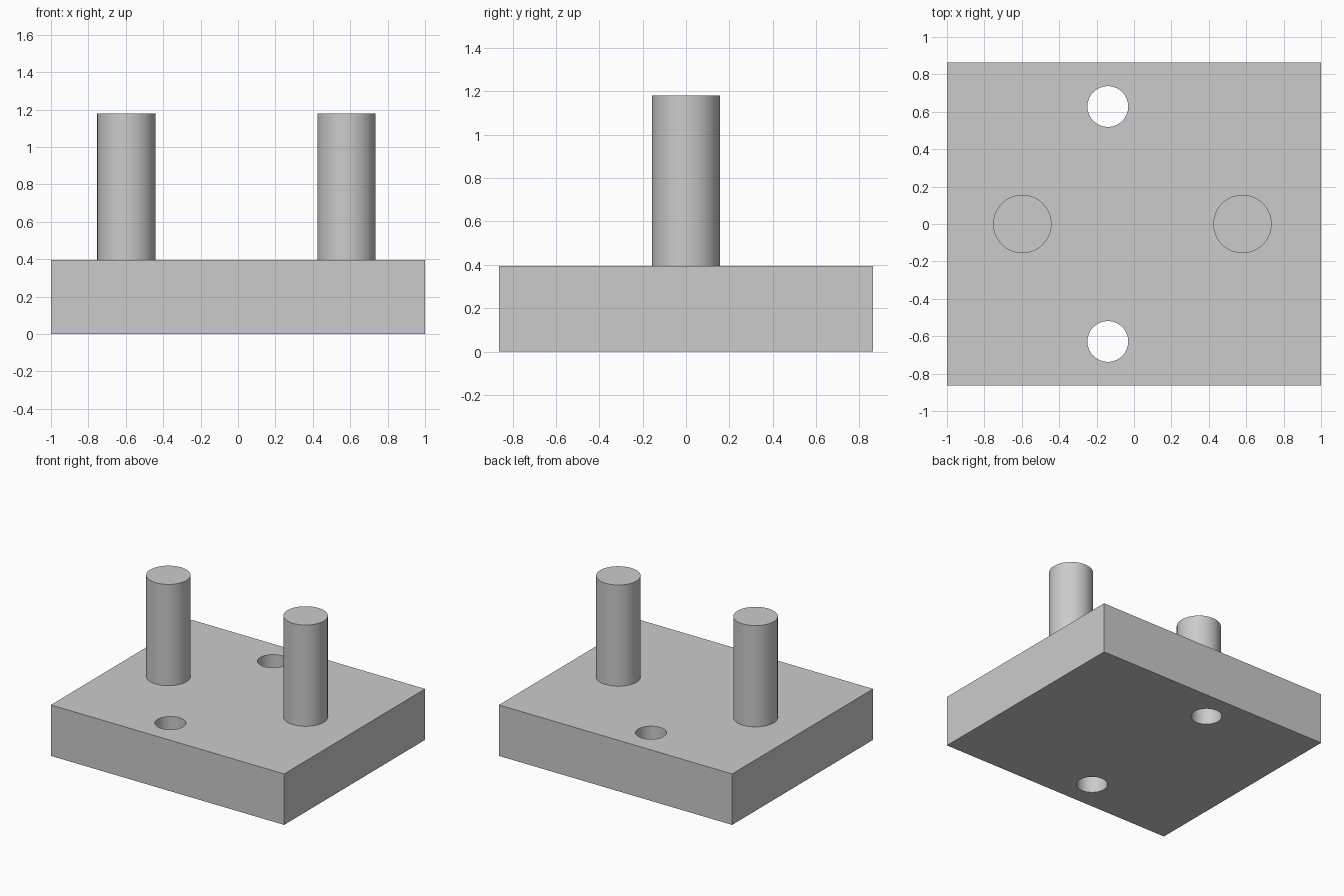
import bpy
import math

cube = bpy.data.objects.get("Cube")
if cube:
    bpy.data.objects.remove(cube, do_unlink=True)

PLATE_TOP = 0.395
PEG_TOP = 1.18

grey = bpy.data.materials.new("plain_grey")
grey.use_nodes = True
colour = (0.6, 0.6, 0.6, 1)
grey.diffuse_color = colour
grey.node_tree.nodes["Principled BSDF"].inputs["Base Color"].default_value = colour


def cylinder(name, x, y, radius, bottom, top):
    bpy.ops.mesh.primitive_cylinder_add(
        vertices=64, radius=radius, depth=top - bottom,
        location=(x, y, (bottom + top) / 2))
    obj = bpy.context.object
    obj.name = name
    obj.data.materials.append(grey)
    return obj


def smooth(obj):
    bpy.ops.object.select_all(action="DESELECT")
    obj.select_set(True)
    bpy.context.view_layer.objects.active = obj
    bpy.ops.object.shade_smooth_by_angle(angle=math.radians(30))


# Base plate
bpy.ops.mesh.primitive_cube_add(size=1, location=(0, 0, PLATE_TOP / 2))
plate = bpy.context.object
plate.name = "base_plate"
plate.scale = (2, 1.726, PLATE_TOP)
bpy.ops.object.transform_apply(location=False, rotation=False, scale=True)
plate.data.materials.append(grey)

# Through holes, front and back
for side, y in (("front", -0.628), ("back", 0.628)):
    cutter = cylinder(side + "_hole_cutter", -0.14, y, 0.109, -0.1, PLATE_TOP + 0.1)
    cut = plate.modifiers.new(side + "_hole", "BOOLEAN")
    cut.operation = "DIFFERENCE"
    cut.solver = "EXACT"
    cut.object = cutter
    bpy.context.view_layer.objects.active = plate
    bpy.ops.object.modifier_apply(modifier=cut.name)
    bpy.data.objects.remove(cutter, do_unlink=True)
smooth(plate)

# Upright pegs
for side, x in (("right", -0.597), ("left", 0.58)):
    smooth(cylinder(side + "_peg", x, 0, 0.156, PLATE_TOP, PEG_TOP))
